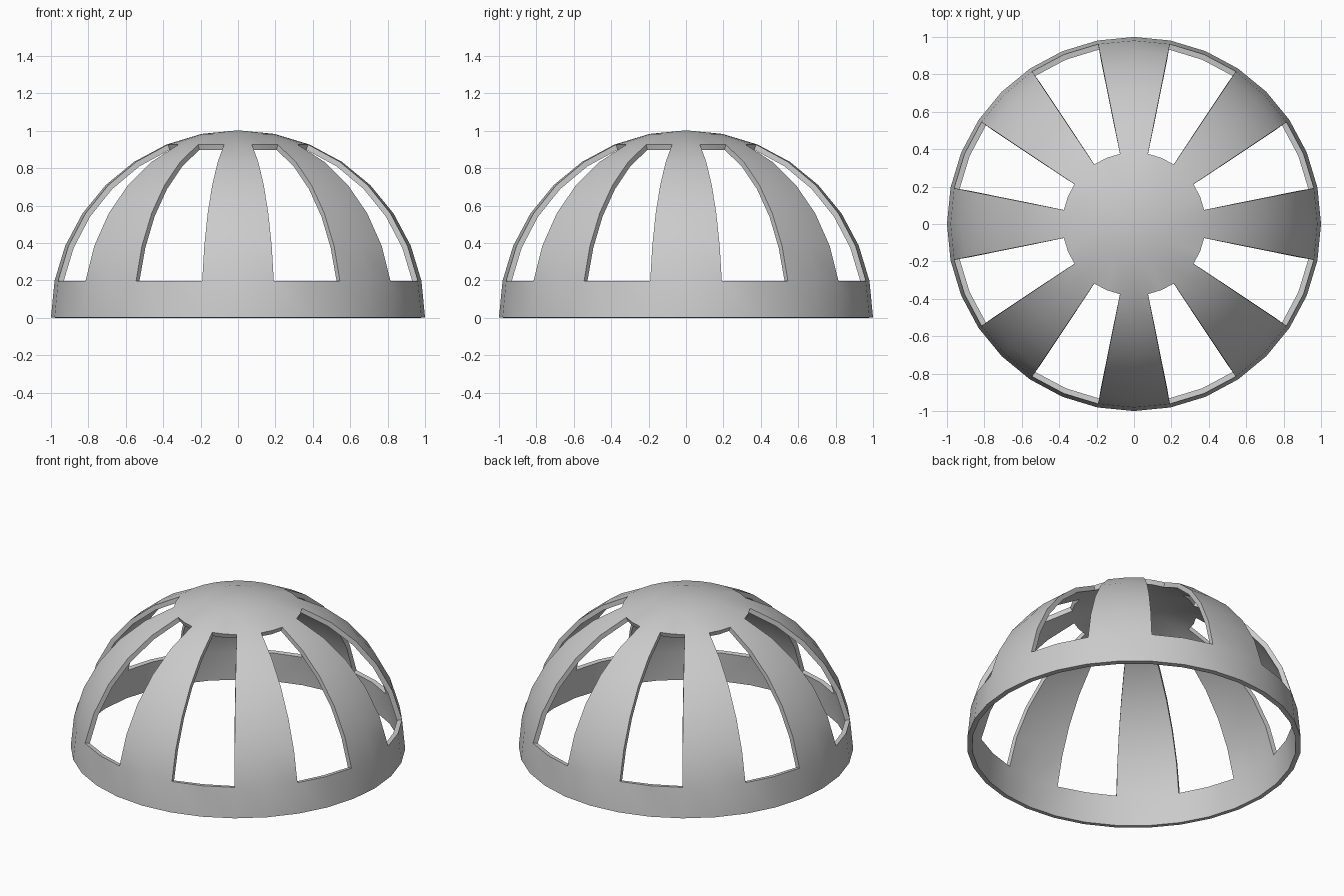
import bpy, bmesh
from math import pi, cos, sin, degrees, atan2

if "Cube" in bpy.data.objects:
    bpy.data.objects.remove(bpy.data.objects["Cube"])

SEGMENTS, RINGS, WALL = 32, 16, 0.03

# hemisphere shell from a UV sphere
bm = bmesh.new()
bmesh.ops.create_uvsphere(bm, u_segments=SEGMENTS, v_segments=RINGS, radius=1)
lower = [v for v in bm.verts if v.co.z < -0.01]
bmesh.ops.delete(bm, geom=lower, context='VERTS')


# eight windows, two segments wide, between base band and top cap
def in_window(face):
    c = face.calc_center_median()
    a = degrees(atan2(c.y, c.x)) % 45
    return 0.2 < c.z < 0.92 and 11.25 < a < 33.75


bmesh.ops.delete(bm, geom=[f for f in bm.faces if in_window(f)], context='FACES')
bmesh.ops.translate(bm, verts=bm.verts, vec=(0, 0, WALL * sin(pi / SEGMENTS)))

mesh = bpy.data.meshes.new("slotted_dome")
bm.to_mesh(mesh)
bm.free()
dome = bpy.data.objects.new("slotted_dome", mesh)
bpy.context.collection.objects.link(dome)

# wall thickness, grown inwards
solid = dome.modifiers.new("wall", 'SOLIDIFY')
solid.thickness = WALL
solid.offset = -1

bpy.context.view_layer.objects.active = dome
dome.select_set(True)
bpy.ops.object.modifier_apply(modifier="wall")
bpy.ops.object.shade_smooth_by_angle(angle=pi / 6)
